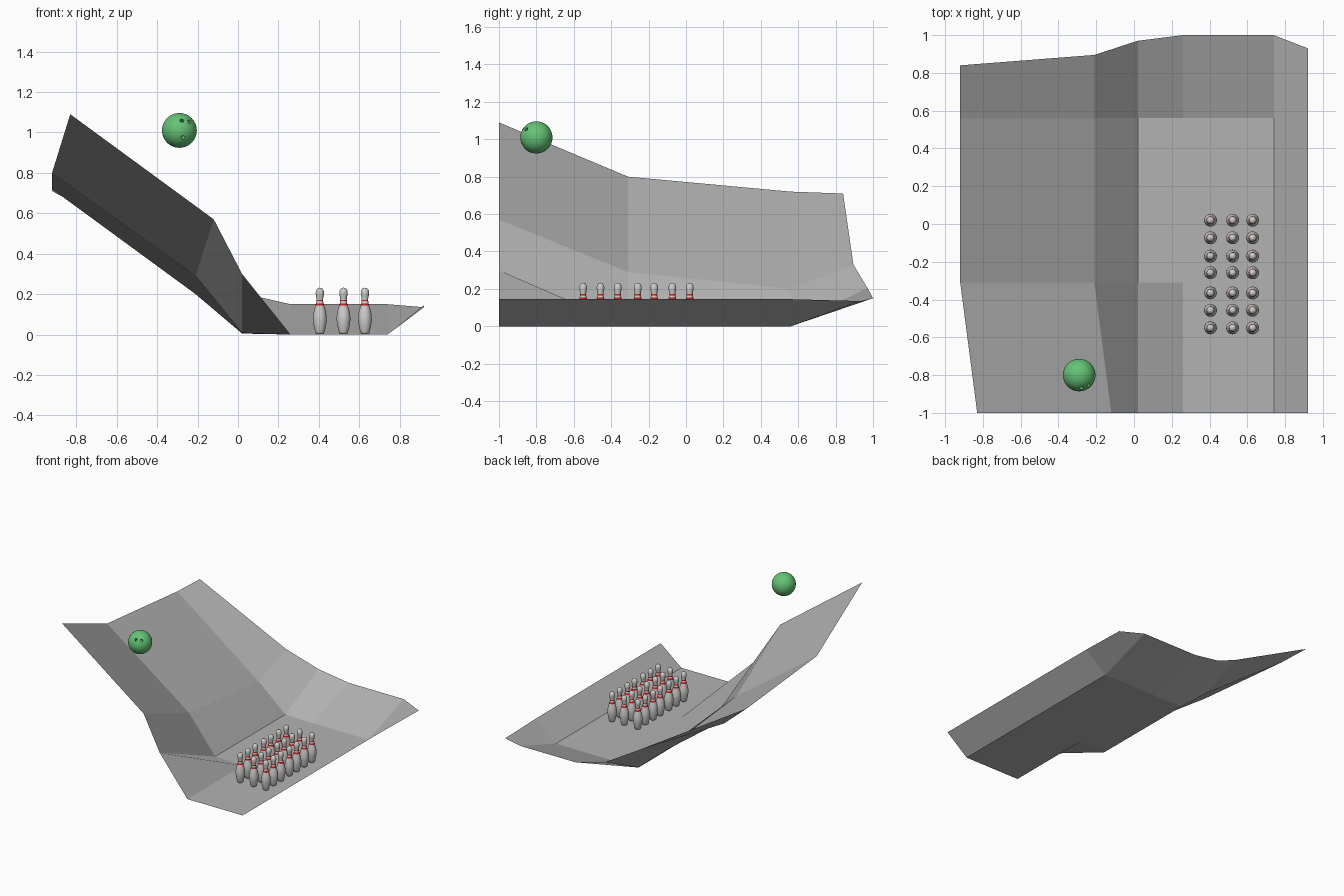
import bpy, bmesh, math
from mathutils import Vector, Matrix

if "Cube" in bpy.data.objects:
    bpy.data.objects.remove(bpy.data.objects["Cube"])


def material(name, rgb):
    m = bpy.data.materials.new(name)
    m.diffuse_color = (*rgb, 1)
    m.use_nodes = True
    m.node_tree.nodes["Principled BSDF"].inputs["Base Color"].default_value = m.diffuse_color
    return m


GREY = material("floor grey", (0.45, 0.45, 0.45))
WHITE = material("pin white", (0.62, 0.61, 0.60))
RED = material("stripe red", (0.60, 0.01, 0.01))
GREEN = material("ball green", (0.13, 0.55, 0.18))


def add(name, mesh):
    ob = bpy.data.objects.new(name, mesh)
    bpy.context.collection.objects.link(ob)
    return ob


def to_mesh(name, bm, mats, smooth):
    me = bpy.data.meshes.new(name)
    bm.to_mesh(me)
    bm.free()
    for m in mats:
        me.materials.append(m)
    for p in me.polygons:
        p.use_smooth = smooth
    return me


# Sloped floor sheet: one cross-section per row, front to back
floor_z = [(0.92, 0.145)]
rows = [
    [(-.83, -1, 1.09), (-.12, -1, .57), (.02, -1, .30), (.26, -1, 0), (.74, -1, 0), (.92, -1, .145)],
    [(-.92, -.31, .80), (-.21, -.31, .29), (.02, -.31, .007), (.26, -.31, 0), (.74, -.31, 0), (.92, -.31, .145)],
    [(-.92, .56, .72), (-.21, .56, .20), (.02, .56, .005), (.26, .56, 0), (.74, .56, 0), (.92, .56, .145)],
    [(-.92, .84, .71), (-.21, .895, .33), (.02, .97, .205), (.26, 1, .15), (.74, 1, .15), (.92, .93, .135)],
]
bm = bmesh.new()
grid = [[bm.verts.new(p) for p in row] for row in rows]
for a, b in zip(grid, grid[1:]):
    for i in range(len(a) - 1):
        bm.faces.new((a[i], a[i + 1], b[i + 1], b[i]))
add("sloped_floor", to_mesh("sloped_floor", bm, [GREY], False))

# Bowling pin: lathed profile (radius, height), red faces on two neck bands
profile = [(.019, .003), (.023, .012), (.030, .042), (.034, .072), (.0335, .090),
           (.029, .118), (.0215, .143), (.0185, .154), (.0175, .159), (.0165, .165),
           (.016, .172), (.0165, .180), (.019, .192), (.0208, .205), (.019, .218),
           (.012, .2285)]
SEG = 20
bm = bmesh.new()
rings = [[bm.verts.new((r * math.cos(2 * math.pi * k / SEG), r * math.sin(2 * math.pi * k / SEG), z))
          for k in range(SEG)] for r, z in profile]
tip = bm.verts.new((0, 0, .232))
bm.faces.new(rings[0][::-1])
for j in range(len(rings) - 1):
    a, b = rings[j], rings[j + 1]
    mid = (profile[j][1] + profile[j + 1][1]) / 2
    for k in range(SEG):
        n = (k + 1) % SEG
        f = bm.faces.new((a[k], a[n], b[n], b[k]))
        f.material_index = int(.143 < mid < .155 or .165 < mid < .172)
for k in range(SEG):
    bm.faces.new((rings[-1][k], rings[-1][(k + 1) % SEG], tip))
pin = to_mesh("pin", bm, [WHITE, RED], True)

# Three columns of seven pins
for c, x in enumerate((.405, .522, .628)):
    for r, y in enumerate((-.55, -.457, -.365, -.258, -.17, -.073, .02)):
        add(f"pin_{c + 1}_{r + 1}", pin).location = (x, y, 0)

# Ball
R, centre = .086, Vector((-.29, -.80, 1.01))
bm = bmesh.new()
bmesh.ops.create_uvsphere(bm, u_segments=40, v_segments=24, radius=R)
ball = add("ball", to_mesh("ball", bm, [GREEN], True))
ball.location = centre

# Finger holes drilled into the ball
bm = bmesh.new()
for x, z in ((.012, .049), (.050, .044), (.018, -.035)):
    d = Vector((x, -math.sqrt(R * R - x * x - z * z), z))
    m = Matrix.Translation(d) @ d.to_track_quat('Z', 'Y').to_matrix().to_4x4()
    bmesh.ops.create_cone(bm, cap_ends=True, segments=16, radius1=.010, radius2=.010,
                          depth=.06, matrix=m)
cutter = add("finger_hole_cutter", to_mesh("finger_hole_cutter", bm, [GREEN], False))
cutter.location = centre
cutter.hide_render = True
cutter.hide_set(True)
mod = ball.modifiers.new("finger_holes", 'BOOLEAN')
mod.operation = 'DIFFERENCE'
mod.solver = 'EXACT'
mod.object = cutter
